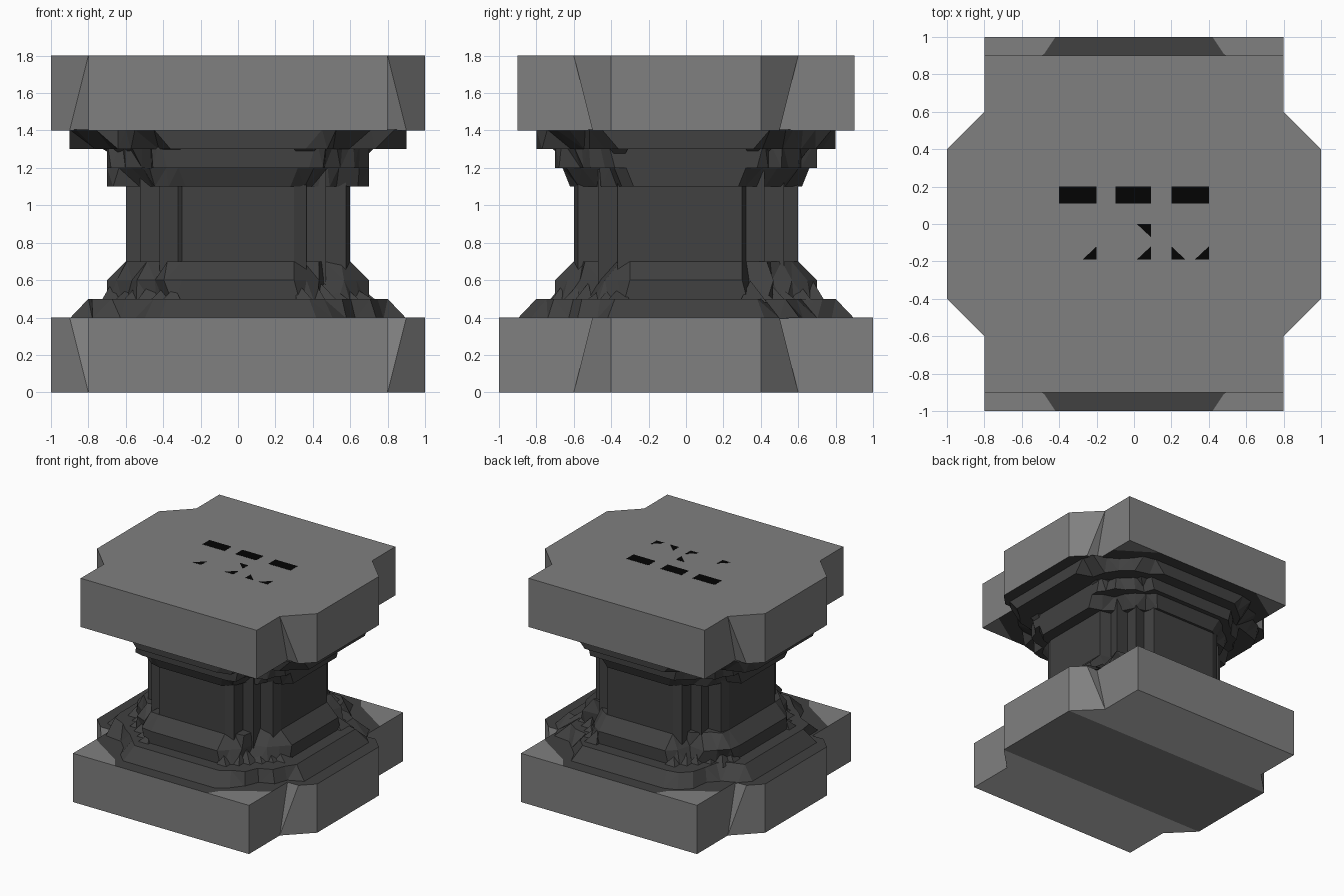
import bpy, bmesh, random
from mathutils import Vector

random.seed(7)
if "Cube" in bpy.data.objects:
    bpy.data.objects.remove(bpy.data.objects["Cube"])


def material(name, v):
    m = bpy.data.materials.new(name)
    m.use_nodes = True
    m.diffuse_color = (v, v, v, 1)
    m.node_tree.nodes["Principled BSDF"].inputs["Base Color"].default_value = (v, v, v, 1)
    return m


light = material("light stone", 0.215)
dark = material("dark stone", 0.052)
pale = material("pale stone", 0.55)
black = material("black recess", 0.001)


def finish(name, bm, mats):
    mesh = bpy.data.meshes.new(name)
    bm.to_mesh(mesh)
    bm.free()
    for m in mats:
        mesh.materials.append(m)
    ob = bpy.data.objects.new(name, mesh)
    bpy.context.collection.objects.link(ob)


def loft(bm, rings):
    """Join equal-length rings into a closed solid with flat caps."""
    loops = [[bm.verts.new(p) for p in ring] for ring in rings]
    n = len(loops[0])
    for a, b in zip(loops, loops[1:]):
        for i in range(n):
            j = (i + 1) % n
            bm.faces.new((a[i], a[j], b[j], b[i]))
    bm.faces.new(loops[0][::-1])
    bm.faces.new(loops[-1])


def around(q):
    """Mirror a quarter outline into all four quadrants."""
    left = [(-x, y) for x, y in reversed(q)]
    return q + left + [(-x, -y) for x, y in q] + [(x, -y) for x, y in reversed(q)]


def cut(bm, level, co, normal):
    """Split only the horizontal cap at one height."""
    faces = [f for f in bm.faces if all(abs(v.co.z - level) < 1e-4 for v in f.verts)]
    geom = set(faces)
    for f in faces:
        geom.update(f.edges)
        geom.update(f.verts)
    bmesh.ops.bisect_plane(bm, geom=list(geom), dist=1e-5, plane_co=co, plane_no=normal)


# Each unstained corner is bounded by two lines: point on the line, outward normal
STAIN_LINES = [((0.42, 1), (0.09, 0.06)), ((0.48, 0.91), (0.21, 0.32))]


def unstained(p):
    return all((abs(p.x) - c[0]) * n[0] + (abs(p.y) - c[1]) * n[1] > -1e-4
               for c, n in STAIN_LINES)


# Notched slabs, with a dark stain on the side facing the pillar
def slab(name, z_out, z_in, depth, pale_wings):
    bm = bmesh.new()
    outer = around([(1, 0.4), (0.8, 0.6), (0.8, 0.6), (0.8, depth)])
    inner = around([(1, 0.4), (0.9, 0.5), (0.8, 0.5), (0.8, depth)])
    loft(bm, [[(x, y, z_out) for x, y in outer], [(x, y, z_in) for x, y in inner]])
    bmesh.ops.remove_doubles(bm, verts=bm.verts, dist=1e-4)
    for sx in (1, -1):
        for sy in (1, -1):
            for c, n in STAIN_LINES:
                cut(bm, z_in, (c[0] * sx, c[1] * sy, z_in), (n[0] * sx, n[1] * sy, 0))
    if pale_wings:
        for sy in (1, -1):
            cut(bm, z_out, (0, 0.4 * sy, z_out), (0, sy, 0))
    bmesh.ops.recalc_face_normals(bm, faces=bm.faces)
    for f in bm.faces:
        pts = [v.co for v in f.verts]
        if all(abs(p.z - z_in) < 1e-4 for p in pts):
            f.material_index = 0 if all(unstained(p) for p in pts) else 1
        elif pale_wings and all(abs(p.z - z_out) < 1e-4 and abs(p.y) > 0.399 for p in pts):
            # The middle strip also has all its corners at this y, so test its centre
            f.material_index = 2 if abs(f.calc_center_bounds().y) > 0.4 else 0
    finish(name, bm, [light, dark, pale])


slab("base_slab", 0, 0.4, 1, True)
slab("top_slab", 1.8, 1.4, 0.9, False)


# Rough stepped pillar: flat sides with broken, facetted corners
STEPS = 6


def rough_ring(z, rx, ry, flat, rough, offsets):
    """Octagon whose diagonal sides are broken by shared offsets."""
    pts = []
    k = 0
    for sx, sy in ((1, 1), (-1, 1), (-1, -1), (1, -1)):
        a, b = Vector((rx, flat)), Vector((flat, ry))
        part = []
        for i in range(STEPS + 1):
            p = a.lerp(b, i / STEPS)
            if 0 < i < STEPS:
                p *= 1 + rough * offsets[k]
            k += 1
            part.append((p.x * sx, p.y * sy, z))
        pts += part if sx * sy > 0 else part[::-1]
    return pts


def offsets():
    return [random.choice((-1, 0, 0.3, 1)) for _ in range(4 * (STEPS + 1))]


def tier(name, levels):
    bm = bmesh.new()
    loft(bm, [rough_ring(*lv) for lv in levels])
    bmesh.ops.triangulate(bm, faces=[f for f in bm.faces if len(f.verts) == 4])
    bmesh.ops.recalc_face_normals(bm, faces=bm.faces)
    finish(name, bm, [dark])


grooves = [(-1 if i % 2 else 0.6) for i in range(4 * (STEPS + 1))]
tier("pillar_shaft", [(z, 0.6, 0.6, 0.3, 0.08, grooves) for z in (0.39, 0.8, 1.0, 1.39)])
tier("lower_skirt", [(0.395, 0.9, 0.9, 0.42, 0.05, offsets()),
                     (0.5, 0.8, 0.8, 0.38, 0.07, offsets())])
tier("upper_skirt", [(0.45, 0.7, 0.7, 0.34, 0.05, offsets()),
                     (0.6, 0.7, 0.7, 0.3, 0.08, offsets()),
                     (0.7, 0.6, 0.6, 0.3, 0.08, offsets())])
tier("lower_collar", [(1.1, 0.7, 0.62, 0.28, 0.06, offsets()),
                      (1.2, 0.7, 0.66, 0.32, 0.06, offsets()),
                      (1.2, 0.7, 0.7, 0.38, 0.05, offsets()),
                      (1.35, 0.7, 0.7, 0.42, 0.05, offsets())])
tier("upper_collar", [(1.3, 0.9, 0.8, 0.36, 0.06, offsets()),
                      (1.405, 0.9, 0.8, 0.45, 0.05, offsets())])


# Broken rubble wedges around the skirt and collar
def rubble(name, z, height, rx, ry, size):
    bm = bmesh.new()
    for sx in (1, -1):
        for sy in (1, -1):
            for i in range(6):
                t = i / 5
                x = sx * (rx * (1 - t) + 0.36 * t)
                y = sy * (0.36 * (1 - t) + ry * t)
                s = size * random.uniform(0.7, 1.1)
                base = [bm.verts.new((x + dx * s, y + dy * s, z))
                        for dx, dy in ((-1, -1), (1, -1), (1, 1), (-1, 1))]
                tip = bm.verts.new((x - sx * s * random.random(), y - sy * s * random.random(),
                                    z + height * random.uniform(0.6, 1)))
                bm.faces.new(base)
                for a, b in zip(base, base[1:] + base[:1]):
                    bm.faces.new((a, b, tip))
    bmesh.ops.recalc_face_normals(bm, faces=bm.faces)
    finish(name, bm, [dark])


rubble("skirt_rubble", 0.48, 0.12, 0.68, 0.68, 0.07)
rubble("collar_rubble", 1.31, -0.1, 0.68, 0.66, 0.06)


# Small dark openings in the top face
def opening(name, pts):
    bm = bmesh.new()
    loft(bm, [[(x, y, z) for x, y in pts] for z in (1.797, 1.8015)])
    bmesh.ops.recalc_face_normals(bm, faces=bm.faces)
    finish(name, bm, [black])


for i, x in enumerate((-0.4, -0.1, 0.2)):
    w = 0.19 if i == 1 else 0.2
    opening(f"slot_{i + 1}", [(x, 0.11), (x + w, 0.11), (x + w, 0.2), (x, 0.2)])
for i, (x, y, dx, dy) in enumerate([(-0.2, -0.19, -1, 1), (0.09, 0, -1, -1),
                                    (0.09, -0.19, -1, 1), (0.2, -0.19, 1, 1),
                                    (0.4, -0.19, -1, 1)]):
    opening(f"chip_{i + 1}", [(x, y), (x + 0.075 * dx, y), (x, y + 0.07 * dy)])
